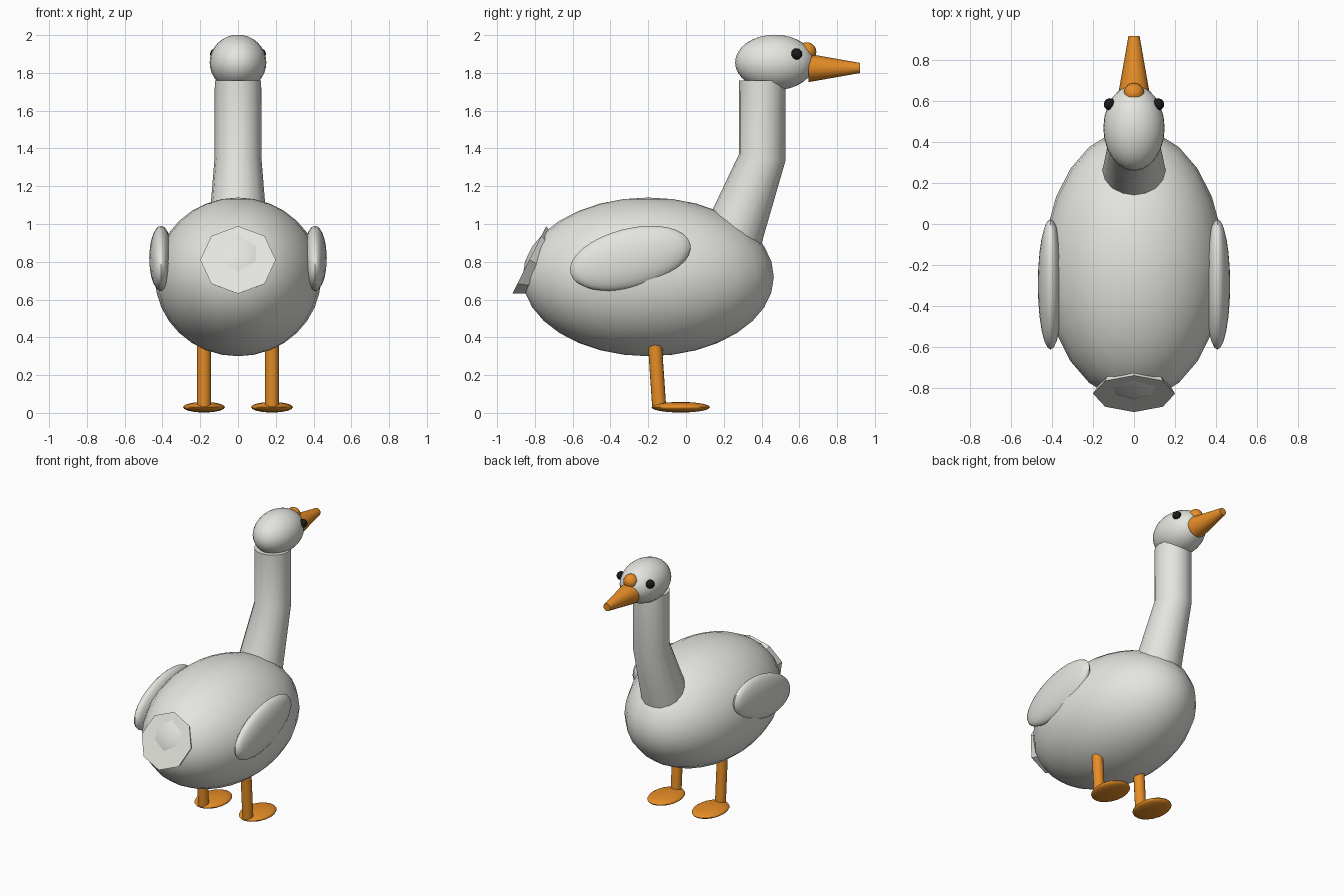
import bpy, bmesh, math
from mathutils import Vector, Matrix

if "Cube" in bpy.data.objects:
    bpy.data.objects.remove(bpy.data.objects["Cube"])


def material(name, rgb):
    m = bpy.data.materials.new(name)
    m.diffuse_color = (*rgb, 1)
    m.use_nodes = True
    m.node_tree.nodes["Principled BSDF"].inputs["Base Color"].default_value = m.diffuse_color
    return m


WHITE = material("feather_white", (0.78, 0.78, 0.74))
ORANGE = material("beak_orange", (0.80, 0.27, 0.02))
BLACK = material("eye_black", (0.01, 0.01, 0.01))


def finish(bm, name, mat, angle=50):
    bmesh.ops.recalc_face_normals(bm, faces=bm.faces)
    me = bpy.data.meshes.new(name)
    bm.to_mesh(me)
    bm.free()
    ob = bpy.data.objects.new(name, me)
    bpy.context.collection.objects.link(ob)
    me.materials.append(mat)
    bpy.ops.object.select_all(action='DESELECT')
    ob.select_set(True)
    bpy.context.view_layer.objects.active = ob
    bpy.ops.object.shade_smooth_by_angle(angle=math.radians(angle))
    return ob


def ellipsoid(name, mat, center, radii, tilt=0, seg=24, rings=16):
    bm = bmesh.new()
    bmesh.ops.create_uvsphere(bm, u_segments=seg, v_segments=rings, radius=1)
    m = (Matrix.Translation(center) @ Matrix.Rotation(math.radians(tilt), 4, 'X')
         @ Matrix.Diagonal((*radii, 1)))
    bmesh.ops.transform(bm, matrix=m, verts=bm.verts)
    return finish(bm, name, mat, 60)


def cone(name, mat, a, b, r1, r2, seg=16, angle=50):
    """Tapered cylinder from point a (radius r1) to point b (radius r2)."""
    a, b = Vector(a), Vector(b)
    bm = bmesh.new()
    bmesh.ops.create_cone(bm, cap_ends=True, segments=seg, radius1=r1, radius2=r2,
                          depth=(b - a).length)
    # keep the local x axis level so the sides stay mirror-symmetric
    z = (b - a).normalized()
    x = Vector((1, 0, 0))
    x = (x - z * x.dot(z)).normalized()
    rot = Matrix((x, z.cross(x), z)).transposed().to_4x4()
    bmesh.ops.transform(bm, matrix=Matrix.Translation((a + b) / 2) @ rot, verts=bm.verts)
    return finish(bm, name, mat, angle)


# Body and head
ellipsoid("body", WHITE, (0, -0.20, 0.72), (0.44, 0.665, 0.42))
ellipsoid("head", WHITE, (0, 0.47, 1.855), (0.15, 0.21, 0.147))

# Neck: rings (y, z, radius, tilt in degrees) bridged from chest to head
bm = bmesh.new()
N = 16
rings = []
for y, z, r, tilt in [(0.215, 0.85, 0.165, -20), (0.403, 1.35, 0.124, -9), (0.403, 1.76, 0.123, 0)]:
    t = math.radians(tilt)
    ring = []
    for i in range(N):
        a = 2 * math.pi * i / N
        v = r * math.sin(a)
        ring.append(bm.verts.new((r * math.cos(a), y + v * math.cos(t), z + v * math.sin(t))))
    rings.append(ring)
for lo, hi in zip(rings, rings[1:]):
    for i in range(N):
        j = (i + 1) % N
        bm.faces.new((lo[i], lo[j], hi[j], hi[i]))
bm.faces.new(rings[0])
bm.faces.new(rings[-1])
finish(bm, "neck", WHITE)

# Tail: eight-sided cone opening backwards
cone("tail", WHITE, (0, -0.83, 0.81), (0, -0.47, 0.63), 0.2, 0, 8, 30)

# Beak and knob
cone("beak", ORANGE, (0, 0.648, 1.826), (0, 0.92, 1.826), 0.075, 0.027)
ellipsoid("beak_knob", ORANGE, (0, 0.64, 1.912), (0.05, 0.05, 0.05), 0, 16, 12)

# Paired parts
for side, s in (("left", -1), ("right", 1)):
    ellipsoid("wing_" + side, WHITE, (s * 0.408, -0.295, 0.818), (0.062, 0.327, 0.158), 13.9)
    ellipsoid("eye_" + side, BLACK, (s * 0.118, 0.585, 1.90), (0.03, 0.03, 0.03), 0, 12, 8)
    cone("leg_" + side, ORANGE, (s * 0.18, -0.142, 0.03), (s * 0.18, -0.167, 0.40), 0.037, 0.037)
    ellipsoid("foot_" + side, ORANGE, (s * 0.18, -0.028, 0.03), (0.11, 0.155, 0.028), 0, 20, 12)
